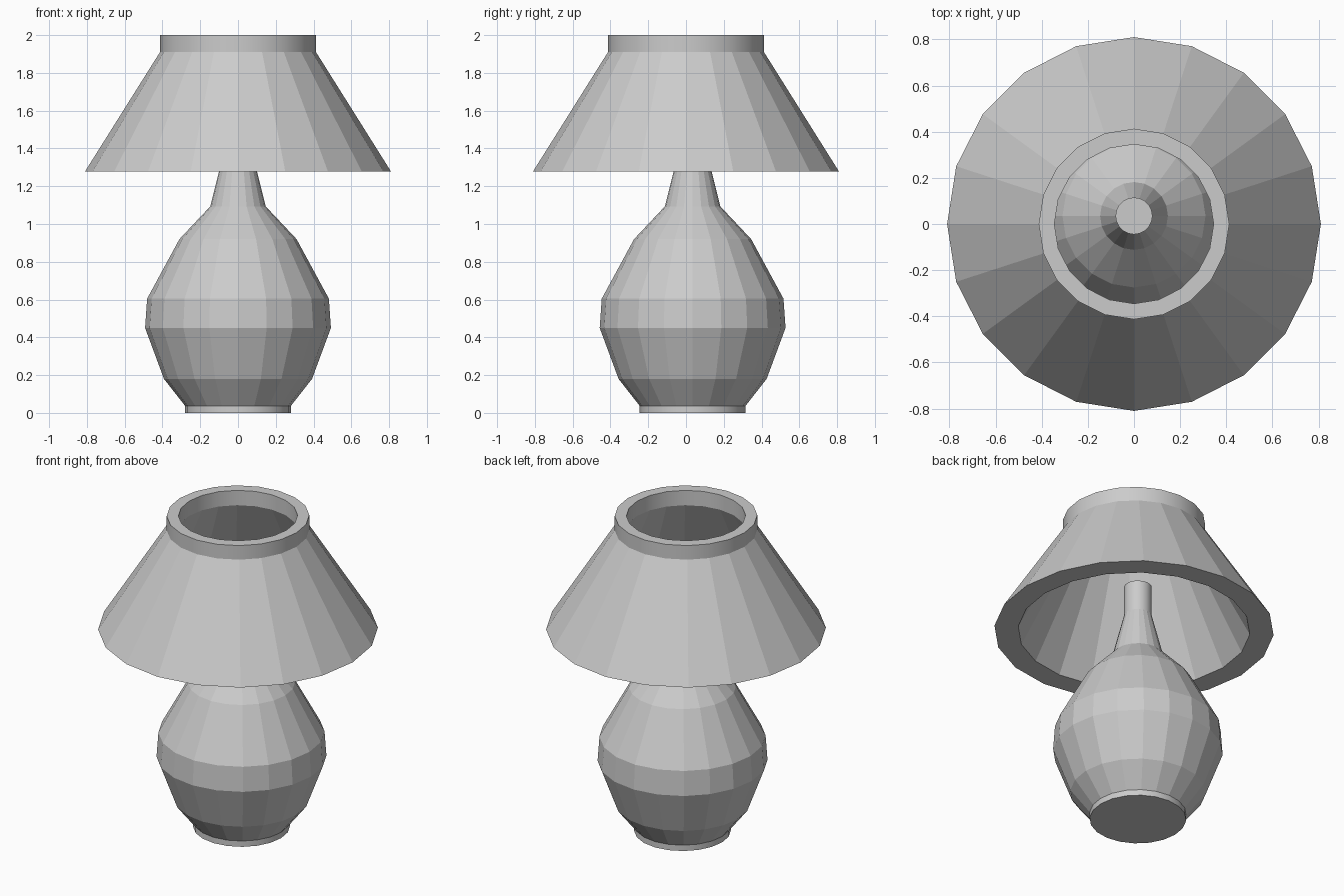
import bpy, bmesh
from math import cos, sin, pi

if "Cube" in bpy.data.objects:
    bpy.data.objects.remove(bpy.data.objects["Cube"])

SIDES = 20


def lathe(name, profile, y=0.0, closed=False, smooth_bands=()):
    """Revolve (radius, z) points around z; open profiles get end caps."""
    bm = bmesh.new()
    rings = [[bm.verts.new((r * cos(2 * pi * i / SIDES), r * sin(2 * pi * i / SIDES), z))
              for i in range(SIDES)] for r, z in profile]
    count = len(rings) if closed else len(rings) - 1
    for b in range(count):
        low, high = rings[b], rings[(b + 1) % len(rings)]
        for i in range(SIDES):
            j = (i + 1) % SIDES
            face = bm.faces.new((low[i], low[j], high[j], high[i]))
            face.smooth = b in smooth_bands
    if not closed:
        bm.faces.new(rings[0][::-1])
        bm.faces.new(rings[-1])
    bmesh.ops.recalc_face_normals(bm, faces=bm.faces[:])
    mesh = bpy.data.meshes.new(name)
    bm.to_mesh(mesh)
    bm.free()
    obj = bpy.data.objects.new(name, mesh)
    obj.location.y = y
    bpy.context.collection.objects.link(obj)
    return obj


# Vase-shaped lamp body with foot and neck, set slightly towards the back
lathe("lamp_body", [
    (0.28, 0.0), (0.28, 0.037), (0.392, 0.18), (0.492, 0.45), (0.481, 0.605),
    (0.31, 0.92), (0.147, 1.093), (0.08, 1.36), (0.08, 1.55),
], y=0.035, smooth_bands=(0, 7))

# Thick-walled conical shade with an upright collar: outside, then inside
lathe("lamp_shade", [
    (0.81, 1.278), (0.413, 1.91), (0.413, 2.0),
    (0.345, 2.0), (0.345, 1.905), (0.672, 1.278),
], closed=True, smooth_bands=(1, 3))
